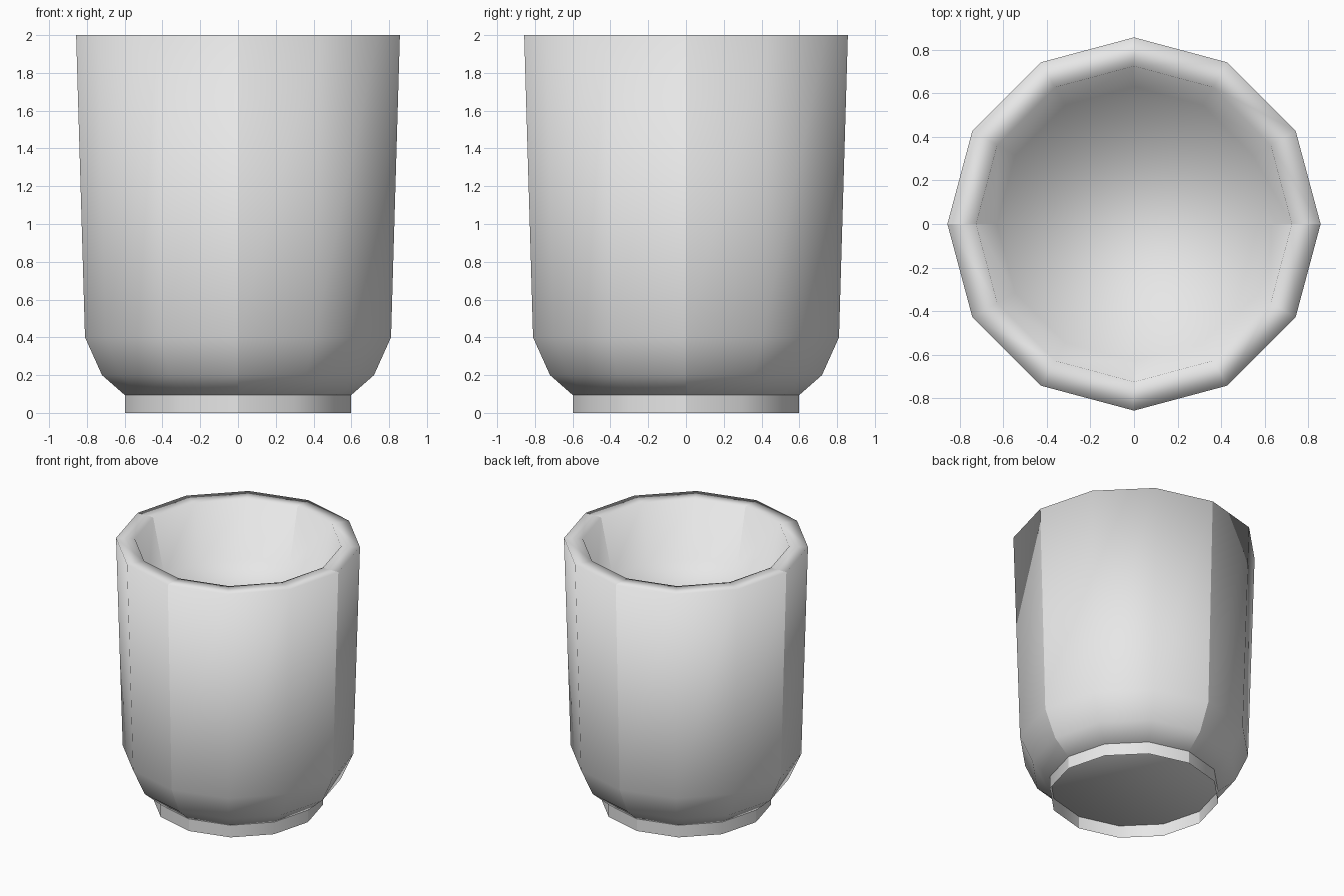
import bpy, bmesh, math

cube = bpy.data.objects.get("Cube")
if cube:
    bpy.data.objects.remove(cube)

SIDES = 12

grey = bpy.data.materials.new("light grey")
grey.use_nodes = True
color = (0.8, 0.8, 0.8, 1)
grey.diffuse_color = color
grey.node_tree.nodes["Principled BSDF"].inputs["Base Color"].default_value = color


def lathe(name, profile, cap_start=False, cap_end=False):
    """Turn a (radius, height) profile around z into a twelve-sided shell."""
    bm = bmesh.new()
    rings = []
    for r, z in profile:
        angles = [2 * math.pi * i / SIDES for i in range(SIDES)]
        rings.append([bm.verts.new((r * math.cos(a), r * math.sin(a), z)) for a in angles])
    for low, high in zip(rings, rings[1:]):
        for i in range(SIDES):
            j = (i + 1) % SIDES
            bm.faces.new((low[i], low[j], high[j], high[i]))
    if cap_start:
        bm.faces.new(rings[0][::-1])
    if cap_end:
        bm.faces.new(rings[-1])
    for face in bm.faces:
        face.smooth = True
    # Crease the strong corners and the four upright quarter seams
    quarter_seams = {(ring[i], a) for ring in rings for a, i in enumerate(range(0, SIDES, 3))}
    seam_of = dict(quarter_seams)
    for edge in bm.edges:
        a, b = edge.verts
        seam = a in seam_of and seam_of[a] == seam_of.get(b)
        strong = len(edge.link_faces) == 2 and edge.calc_face_angle() > math.radians(32)
        edge.smooth = not (seam or strong)
    mesh = bpy.data.meshes.new(name)
    bm.to_mesh(mesh)
    bm.free()
    mesh.materials.append(grey)
    obj = bpy.data.objects.new(name, mesh)
    bpy.context.collection.objects.link(obj)
    return obj


# Cup: underside, rounded shoulder, flared wall, thick rim, inner wall and floor
lathe("cup_body",
      [(0.6, 0.095), (0.72, 0.2), (0.81, 0.4), (0.857, 2.0), (0.725, 2.0), (0.63, 1.58)],
      cap_start=True, cap_end=True)

# Foot: thin open ring under the cup
lathe("foot_ring", [(0.597, 0.0), (0.597, 0.095)])
